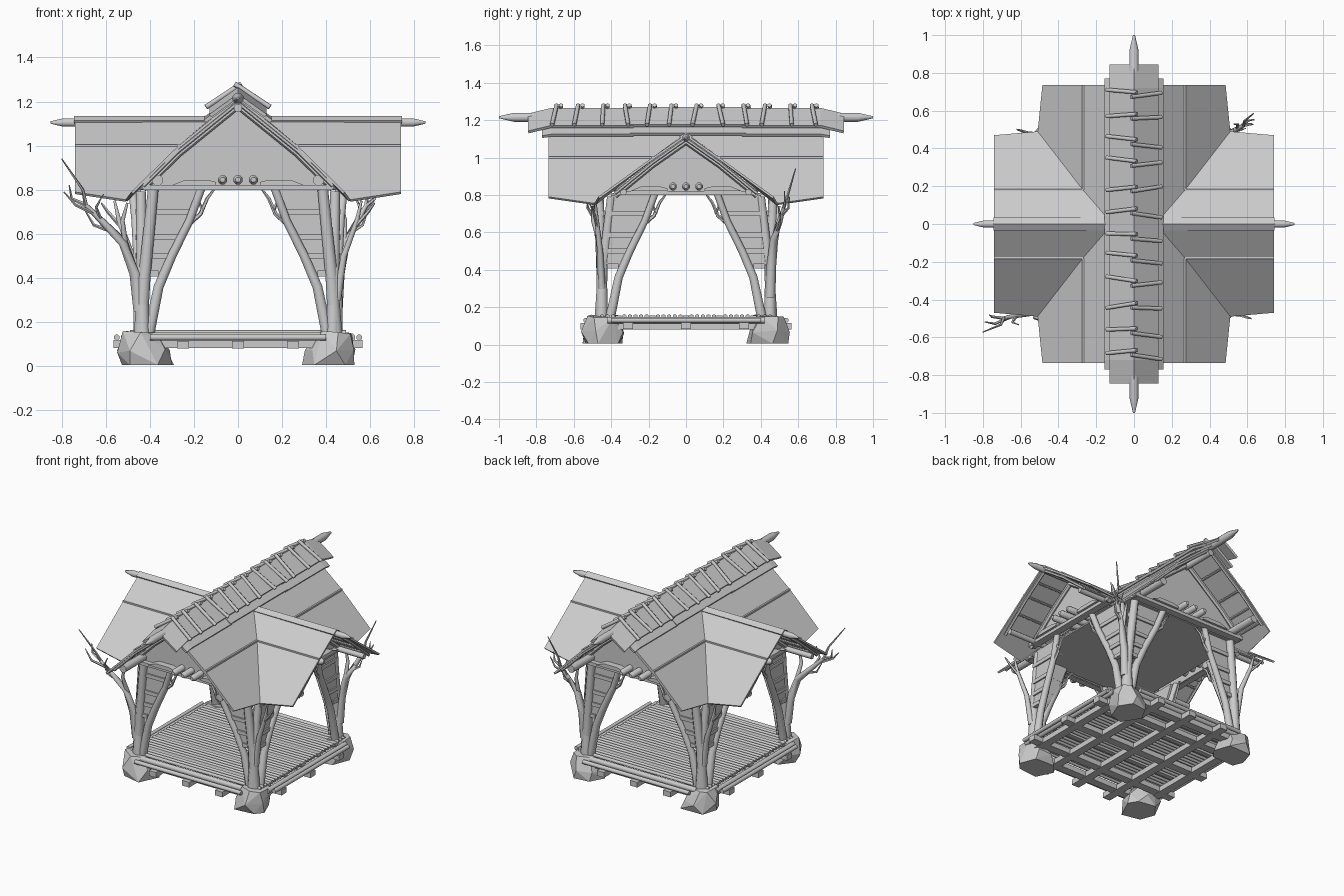
import bpy, bmesh, math, random
from mathutils import Vector

random.seed(4)
cube = bpy.data.objects.get("Cube")
if cube:
    bpy.data.objects.remove(cube, do_unlink=True)

GREY = (0.6, 0.6, 0.6, 1)
mat = bpy.data.materials.new("weathered_grey")
mat.use_nodes = True
mat.diffuse_color = GREY
mat.node_tree.nodes["Principled BSDF"].inputs["Base Color"].default_value = GREY

QUADS = [(1, 1), (-1, 1), (-1, -1), (1, -1)]


def finish(name, bm, thick=0):
    if not thick:
        bmesh.ops.recalc_face_normals(bm, faces=bm.faces[:])
    me = bpy.data.meshes.new(name)
    bm.to_mesh(me)
    bm.free()
    me.materials.append(mat)
    ob = bpy.data.objects.new(name, me)
    bpy.context.collection.objects.link(ob)
    if thick:
        mod = ob.modifiers.new("thickness", "SOLIDIFY")
        mod.thickness = thick
        mod.offset = -1


def tube(bm, pts, radii, sides=8):
    """Round log through points; one radius or one per point."""
    pts = [Vector(p) for p in pts]
    if not isinstance(radii, (list, tuple)):
        radii = [radii] * len(pts)
    rings = []
    for i, p in enumerate(pts):
        d = (pts[min(i + 1, len(pts) - 1)] - pts[max(i - 1, 0)]).normalized()
        u = d.cross(Vector((0, 0, 1)) if abs(d.z) < 0.9 else Vector((0, 1, 0))).normalized()
        v = d.cross(u)
        ring = []
        for k in range(sides):
            a = 2 * math.pi * (k + 0.5) / sides
            ring.append(bm.verts.new(p + (u * math.cos(a) + v * math.sin(a)) * radii[i]))
        rings.append(ring)
    for a, b in zip(rings, rings[1:]):
        for k in range(sides):
            j = (k + 1) % sides
            bm.faces.new((a[k], a[j], b[j], b[k]))
    bm.faces.new(rings[0])
    bm.faces.new(rings[-1])


def box(bm, c, s):
    r = bmesh.ops.create_cube(bm, size=1)
    for v in r["verts"]:
        v.co = Vector(c) + Vector((v.co.x * s[0], v.co.y * s[1], v.co.z * s[2]))


def prism(bm, outline, near, far):
    """Solid from an outline placed by two functions."""
    a = [bm.verts.new(near(*t)) for t in outline]
    b = [bm.verts.new(far(*t)) for t in outline]
    bm.faces.new(a)
    bm.faces.new(b)
    for i in range(len(outline)):
        bm.faces.new((a[i], a[i - 1], b[i - 1], b[i]))


def sheet(bm, pts):
    """Flat panel with its face turned upwards."""
    f = bm.faces.new([bm.verts.new(p) for p in pts])
    f.normal_update()
    if f.normal.z < 0:
        f.normal_flip()


def axis(along_x, along, across, z):
    return (along, across, z) if along_x else (across, along, z)


# Roof sheets: a main gable along y crossed by a lower gable along x
END = 0.735
main, wing, seams = bmesh.new(), bmesh.new(), bmesh.new()
for sx, sy in QUADS:
    m = lambda x, y, z: (sx * x, sy * y, z)
    sheet(main, [m(0, 0, 1.22), m(0, END, 1.22), m(.27, END, 1), m(.27, .18, 1), m(.15, .04, 1.1), m(.15, 0, 1.1)])
    sheet(main, [m(.27, END, 1), m(.485, END, .79), m(.51, .49, .755), m(.27, .18, 1)])
    sheet(wing, [m(.13, 0, 1.125), m(.74, 0, 1.125), m(.74, .18, 1), m(.27, .18, 1), m(.14, .03, 1.11)])
    sheet(wing, [m(.74, .18, 1), m(.74, .47, .79), m(.51, .49, .755), m(.27, .18, 1)])
    tube(seams, [m(.27, END, 1), m(.27, .18, 1)], .008, 4)
    tube(seams, [m(.74, .18, 1), m(.27, .18, 1)], .008, 4)
finish("main_roof", main, .012)
finish("wing_roof", wing, .012)
finish("roof_seams", seams)

# Ridge caps, drooping at the ends
cap = bmesh.new()
for s in (-1, 1):
    for w, top, low, e, droop in [(.13, 1.265, 1.172, .845, .03), (.155, 1.235, 1.125, .77, .008)]:
        for y0, y1, d0, d1 in [(-e, -.72, droop, 0), (-.72, -.28, 0, 0), (-.3, .32, -.005, -.005),
                               (.3, .72, 0, 0), (.72, e, 0, droop)]:
            sheet(cap, [(0, y0, top - d0), (0, y1, top - d1), (s * w, y1, low - d1), (s * w, y0, low - d0)])
    for t in (-1, 1):
        sheet(cap, [(t * .14, 0, 1.134), (t * .745, 0, 1.134), (t * .745, s * .035, 1.113), (t * .14, s * .035, 1.113)])
finish("ridge_caps", cap, .016)

# Ridge poles with blunt pointed ends
pole = bmesh.new()
for along_x, length, shoulder, z, r in [(False, 1, .92, 1.215, .026), (True, .85, .795, 1.105, .02)]:
    tube(pole, [axis(along_x, y, 0, z) for y in (-length, -shoulder, shoulder, length)], [.006, r, r, .006])
tube(pole, [(0, -.74, 1.17), (0, .74, 1.17)], .02)
finish("ridge_poles", pole)

# Sticks holding the cap down
sticks = bmesh.new()
for i in range(12):
    y = -.68 + .25 * (i // 2) + .115 * (i % 2)
    for s in (-1, 1):
        tilt = random.uniform(-.03, .03)
        yy = y + s * -.012
        tube(sticks, [(-s * .015, yy, 1.28), (s * .145, yy + tilt, 1.175)], .012, 6)
finish("cap_sticks", sticks)

# Gable walls, tie beams, rafters and log ends on all four sides
walls, ties, rafters, logs = [bmesh.new() for _ in range(4)]
for along_x, verge, log_at, log_z, log_r in [
        (False, [(0, 1.195), (.27, .976), (.43, .818)], .365, .842, .026),
        (True, [(0, 1.098), (.18, .972), (.38, .808)], .335, .815, .018)]:
    half = verge[-1][0]
    for s in (-1, 1):
        P = lambda d, a, z: axis(along_x, s * d, a, z)
        prism(walls, [(-half, .8), (half, .8)] + verge[::-1] + [(-a, z) for a, z in verge[1:]],
              lambda a, z: P(.48, a, z), lambda a, z: P(.5, a, z))
        box(ties, P(.51, 0, .81), axis(along_x, .04, 2 * half, .022))
        for t in (-1, 1):
            tube(rafters, [P(.515, t * a, z - .014) for a, z in verge], .015, 6)
            tube(rafters, [P(.72, t * a, z) for a, z in verge], .01, 6)
            tube(logs, [P(.3, t * log_at, log_z), P(.72, t * log_at, log_z)], log_r)
            # Tapered board lying on the tie beam
            prism(ties, [(t * a, z) for a, z in [(.1, .82), (.1, .835), (.14, .845), (.24, .845), (.3, .82)]],
                  lambda a, z: P(.5, a, z), lambda a, z: P(.545, a, z))
            # Purlins tucked under the overhang
            for (a0, z0), (a1, z1) in zip(verge, verge[1:]):
                for f in (.4, .9):
                    a, z = t * (a0 + (a1 - a0) * f), z0 + (z1 - z0) * f
                    tube(rafters, [P(.48, a, z), P(.715, a, z)], .008, 6)
        for a in (-.07, 0, .07):
            tube(logs, [P(.3, a, .845), P(.58, a, .845), P(.6, a, .845)], [.022, .022, .012])
finish("gable_walls", walls)
finish("tie_beams", ties)
finish("rafters", rafters)
finish("log_ends", logs)
ceiling = bmesh.new()
box(ceiling, (0, 0, .806), (.86, .94, .01))
finish("ceiling", ceiling)

# Corner posts, curved braces, plank infill and inner twigs
posts, braces, infill, battens, twigs, rocks = [bmesh.new() for _ in range(6)]
for sx, sy in QUADS:
    m = lambda x, y, z: (sx * x, sy * y, z)
    tube(posts, [m(.445, .45, .1), m(.425, .45, .4), m(.385, .465, .8)], [.034, .03, .026])
    tube(posts, [m(.43, .46, .1), m(.435, .445, .4), m(.44, .4, .79)], [.034, .028, .024])
    for side in (0, 1):
        b = (lambda a, d, z: m(d, a, z)) if side else (lambda a, d, z: m(a, d, z))
        tube(braces, [b(.41, .45, .12), b(.36, .45, .36), b(.3, .455, .5), b(.22, .465, .66), b(.165, .48, .81)],
             [.028, .024, .022, .02, .02])
        # Wedge of planks between post and brace
        prism(infill, [(.43, .41), (.36, .41), (.24, .63), (.17, .8), (.4, .8)],
              lambda a, z: b(a, .44, z), lambda a, z: b(a, .455, z))
        for z, inner in [(.42, .36), (.5, .31), (.585, .27), (.7, .21)]:
            tube(battens, [b(.42, .452, z), b(inner, .452, z)], .018, 4)
        tube(twigs, [b(.23, .46, .64), b(.17, .47, .69), b(.14, .47, .76), b(.11, .46, .8)], [.013, .01, .008, .005], 5)
        tube(twigs, [b(.16, .47, .7), b(.19, .48, .78)], [.008, .004], 5)

    # Faceted foundation stone, broad at the foot and leaning outwards
    stone = []
    for z, r in [(.005, .118), (.07, .118), (.155, .085)]:
        for k in range(6):
            a = math.tau * (k + random.uniform(-.25, .25)) / 6 + z * 3
            q = r * random.uniform(.9, 1.06)
            lift = random.uniform(-.012, .008) if z > .01 else 0
            stone.append(rocks.verts.new(m(.412 + z * .2 + q * math.cos(a), .44 + q * math.sin(a), z + lift)))
    hull = bmesh.ops.convex_hull(rocks, input=stone)
    bmesh.ops.delete(rocks, geom=[g for g in set(hull["geom_interior"] + hull["geom_unused"])
                                  if isinstance(g, bmesh.types.BMVert)], context="VERTS")
for name, bm in [("corner_posts", posts), ("curved_braces", braces), ("plank_infill", infill),
                 ("infill_battens", battens), ("inner_twigs", twigs), ("foundation_stones", rocks)]:
    finish(name, bm)

# Bare tree limbs growing outwards from two opposite corners
limbs = bmesh.new()
for s, dx, dy in [(-1, 1, .2), (1, .55, .3)]:
    p = lambda d, z, k=0: (s * (.45 + d * dx - k * dy), s * (.45 + d * dy + k * dx), z)
    tube(limbs, [p(0, .25), p(.02, .42), p(.07, .56), p(.16, .65), p(.24, .73)], [.028, .026, .022, .016, .01], 6)
    tube(limbs, [p(.06, .55), p(.08, .66, .03), p(.06, .74, .04)], [.015, .011, .006], 6)
    for a, mid, end in [((.24, .73, 0), (.26, .8, .03), (.36, .94, .05)), ((.24, .73, 0), (.3, .76, -.02), (.31, .82, -.03)),
                        ((.17, .66, 0), (.2, .72, .03), (.17, .78, .05)), ((.2, .69, 0), (.29, .73, .02), (.34, .79, 0)),
                        ((.12, .61, 0), (.2, .64, -.02), (.24, .71, -.03))]:
        tube(limbs, [p(*a), p(*mid), p(*end)], [.01, .007, .003], 5)
for s in (-1, 1):
    p = lambda d, z: (s * (.45 + d), -s * (.45 + d * .3), z)
    tube(limbs, [p(0, .3), p(.03, .5), p(.09, .66), p(.11, .75)], [.02, .016, .012, .006], 6)
    tube(limbs, [p(.07, .62), p(.14, .7), p(.17, .74)], [.01, .008, .004], 5)
finish("tree_limbs", limbs)

# Floor: crossed bearers, deck poles and rim logs
bearers, deck, rim = bmesh.new(), bmesh.new(), bmesh.new()
for a in (-.46, -.31, 0, .31, .46):
    box(bearers, (0, a, .1), (1.13 if abs(a) < .4 else .8, .055, .035))
for a in (-.47, -.25, 0, .25, .47):
    box(bearers, (a, 0, .097), (.055, 1.13 if abs(a) < .4 else .8, .035))
for i in range(31):
    y = -.45 + .03 * i
    if i % 6 == 3:
        box(deck, (0, y, .143), (.98, .032, .022))
    else:
        tube(deck, [(-.49, y, .15), (.49, y, .15)], .0125, 6)
for s in (-1, 1):
    tube(rim, [(s * .55, -.4, .13), (s * .55, .4, .13)], .014)
    tube(rim, [(s * .515, -.42, .13), (s * .515, .42, .13)], .018)
    tube(rim, [(-.42, s * .485, .135), (.42, s * .485, .135)], .018)
    tube(rim, [(-.4, s * .535, .13), (.4, s * .535, .13)], .014)
finish("floor_bearers", bearers)
finish("deck_poles", deck)
finish("rim_logs", rim)

# Soft shading on round logs only
for ob in bpy.data.objects:
    ob.select_set(ob.name in {"ridge_poles", "cap_sticks", "corner_posts", "curved_braces", "log_ends",
                              "tree_limbs", "inner_twigs", "rim_logs", "deck_poles"})
    if ob.select_get():
        bpy.context.view_layer.objects.active = ob
bpy.ops.object.shade_smooth_by_angle(angle=math.radians(65))
